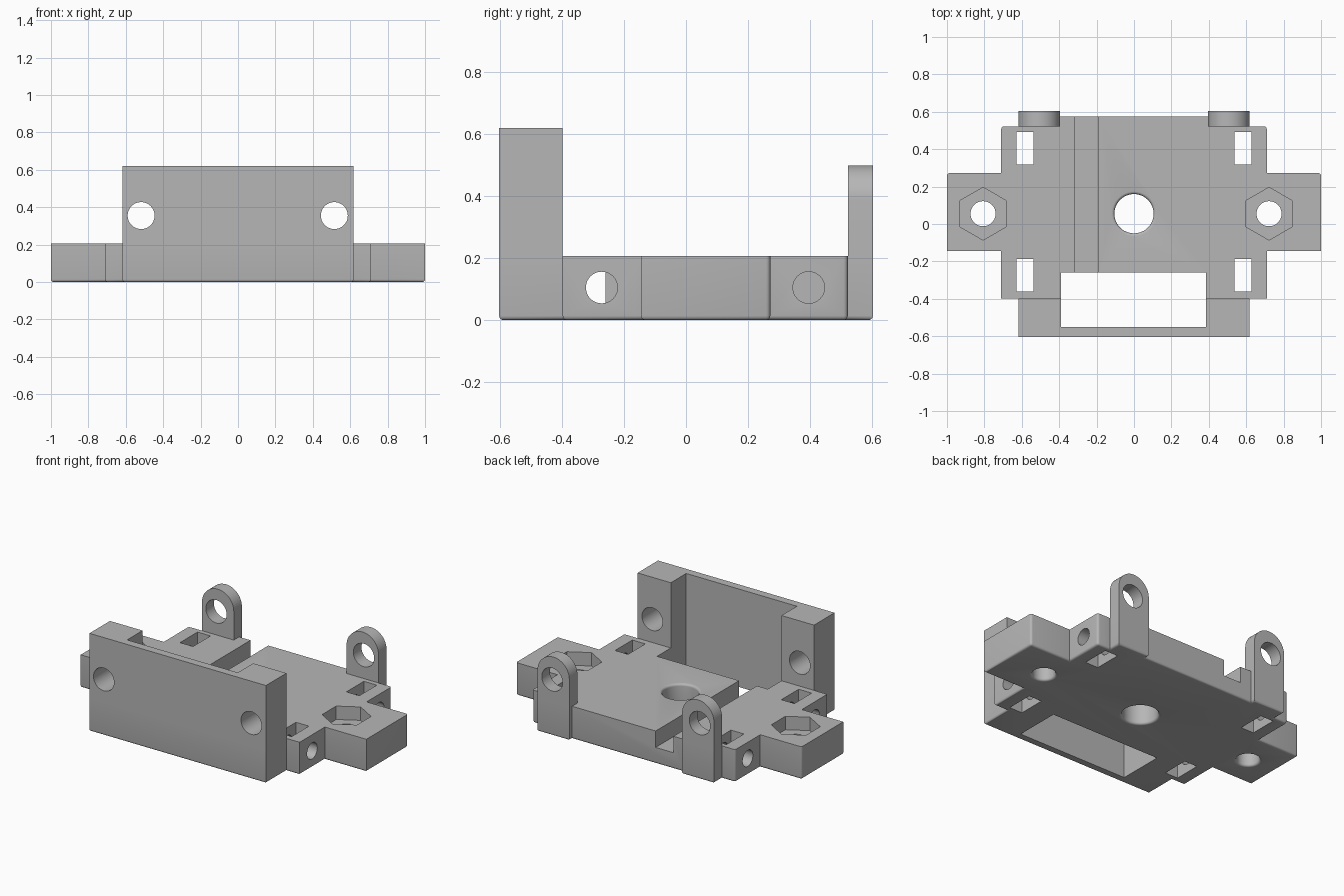
import bpy, bmesh, math
from mathutils import Matrix, Vector

if "Cube" in bpy.data.objects:
    bpy.data.objects.remove(bpy.data.objects["Cube"])

grey = bpy.data.materials.new("mid grey")
grey.diffuse_color = (0.47, 0.47, 0.47, 1)
grey.use_nodes = True
grey.node_tree.nodes["Principled BSDF"].inputs["Base Color"].default_value = grey.diffuse_color
TOP = 0.207          # plate thickness
FY, BY = -0.603, 0.603


def make(name, bm):
    bmesh.ops.recalc_face_normals(bm, faces=bm.faces)
    me = bpy.data.meshes.new(name)
    bm.to_mesh(me)
    bm.free()
    ob = bpy.data.objects.new(name, me)
    bpy.context.collection.objects.link(ob)
    me.materials.append(grey)
    return ob


def prism(pts, vec):
    """Extrude a closed 3D polygon along a vector."""
    bm = bmesh.new()
    f = bm.faces.new([bm.verts.new(p) for p in pts])
    r = bmesh.ops.extrude_face_region(bm, geom=[f])
    bmesh.ops.translate(bm, vec=vec, verts=[v for v in r["geom"] if isinstance(v, bmesh.types.BMVert)])
    return bm


def box(name, x0, x1, y0, y1, z0, z1):
    pts = [(x0, y0, z0), (x1, y0, z0), (x1, y1, z0), (x0, y1, z0)]
    return make(name, prism(pts, (0, 0, z1 - z0)))


def rod(start, end, r, n=48):
    """Cylinder cutter between two points; n = 6 gives a hexagon."""
    a, d = Vector(start), Vector(end) - Vector(start)
    q = Vector((0, 0, 1)).rotation_difference(d)
    ang = [2 * math.pi * i / n + math.pi / 2 for i in range(n)]
    return make("cutter", prism([a + q @ Vector((r * math.cos(t), r * math.sin(t), 0)) for t in ang], d))


def flared_hole(x, y, r, flare_top):
    """Vertical hole cutter with rounded rims."""
    e = 0.015
    arc = [(r + e * (1 - math.cos(t)), e * (1 - math.sin(t)))
           for t in (math.pi / 2 * i / 5 for i in range(6))]
    low = [(rr, e - ez) for rr, ez in [(r + e * (1 - math.cos(math.pi / 2 * i / 5)),
           e * math.sin(math.pi / 2 * i / 5)) for i in range(6)]][::-1]
    prof = [(low[0][0], -0.05)] + low
    if flare_top:
        prof += [(rr, TOP - zz) for rr, zz in low[::-1]] + [(low[0][0], TOP + 0.05)]
    else:
        prof += [(r, TOP + 0.05)]
    bm = bmesh.new()
    n = 48
    rings = [[bm.verts.new((x + rr * math.cos(2 * math.pi * i / n), y + rr * math.sin(2 * math.pi * i / n), z))
              for i in range(n)] for rr, z in prof]
    for a, b in zip(rings, rings[1:]):
        for i in range(n):
            bm.faces.new((a[i], a[(i + 1) % n], b[(i + 1) % n], b[i]))
    bm.faces.new(rings[0])
    bm.faces.new(rings[-1])
    return make("cutter", bm)


def cut(ob, cutters):
    bpy.context.view_layer.objects.active = ob
    for c in cutters:
        m = ob.modifiers.new("cut", 'BOOLEAN')
        m.operation, m.solver, m.object = 'DIFFERENCE', 'EXACT', c
        bpy.ops.object.modifier_apply(modifier=m.name)
        bpy.data.objects.remove(c, do_unlink=True)


def smooth(ob):
    bpy.ops.object.select_all(action='DESELECT')
    ob.select_set(True)
    bpy.context.view_layer.objects.active = ob
    bpy.ops.object.shade_smooth_by_angle(angle=math.radians(30))


# Base plate: mirrored stepped outline with rounded bottom edges and rear corners
half = [(0.618, FY), (0.618, -0.398), (0.71, -0.398), (0.71, -0.145), (1, -0.145), (1, 0.272),
        (0.71, 0.272), (0.71, 0.522), (0.618, 0.522), (0.618, BY), (0.395, BY), (0.395, 0.575)]
outline = half + [(-x, y) for x, y in reversed(half)]
bm = prism([(x, y, 0) for x, y in outline], (0, 0, TOP))
rounded = []
for e in bm.edges:
    a, b = (v.co for v in e.verts)
    bottom = a.z < 0.001 and b.z < 0.001
    upright = abs(a.z - b.z) > 0.1
    corner = any(abs(abs(a.x) - x) < 0.001 and abs(a.y - y) < 0.001 for x, y in ((0.71, 0.522), (1, 0.272)))
    if bottom or (upright and corner):
        rounded.append(e)
bmesh.ops.bevel(bm, geom=rounded, offset=0.015, segments=4, profile=0.5, affect='EDGES', clamp_overlap=True)
base = make("base_plate", bm)

cuts = [box("cutter", -0.39, 0.385, -0.552, -0.26, -0.1, 0.4),      # front opening
        box("cutter", -0.315, -0.19, -0.4, 0.8, 0.103, 0.4),        # long groove
        flared_hole(0, 0.055, 0.105, True)]                         # centre hole
for x in (-0.807, 0.722):                                           # ear holes with nut pockets
    cuts += [flared_hole(x, 0.055, 0.067, False),
             rod((x, 0.055, TOP - 0.085), (x, 0.055, 0.4), 0.141, 6)]
for s in (-1, 1):                                                   # nut slots and side bolt holes
    xs = sorted((s * 0.537, s * 0.628))
    for y0, y1, yc in ((-0.36, -0.187, -0.272), (0.317, 0.492, 0.396)):
        cuts += [box("cutter", *xs, y0, y1, -0.1, 0.4),
                 rod((s * 0.375, yc, 0.105), (s * 0.8, yc, 0.105), 0.051)]
cut(base, cuts)
smooth(base)

# Front wall: a shallow U in plan with two bolt holes
u = [(-0.618, FY), (0.618, FY), (0.618, -0.398), (0.385, -0.398), (0.385, -0.552),
     (-0.39, -0.552), (-0.39, -0.398), (-0.618, -0.398)]
wall = make("front_wall", prism([(x, y, TOP) for x, y in u], (0, 0, 0.62 - TOP)))
cut(wall, [rod((x, -0.8, 0.355), (x, -0.2, 0.355), 0.072) for x in (-0.518, 0.515)])
smooth(wall)

# Rear lugs: round-topped tabs with a hole
for s, side in ((-1, "left"), (1, "right")):
    cx, r = s * 0.5065, 0.1115
    pts = [(cx - r, 0.522, TOP), (cx + r, 0.522, TOP)]
    pts += [(cx + r * math.cos(math.pi * i / 24), 0.522, 0.388 + r * math.sin(math.pi * i / 24)) for i in range(25)]
    lug = make(side + "_rear_lug", prism(pts, (0, BY - 0.522, 0)))
    hx = -0.518 if s < 0 else 0.515
    cut(lug, [rod((hx, 0.3, 0.355), (hx, 0.9, 0.355), 0.073)])
    smooth(lug)
